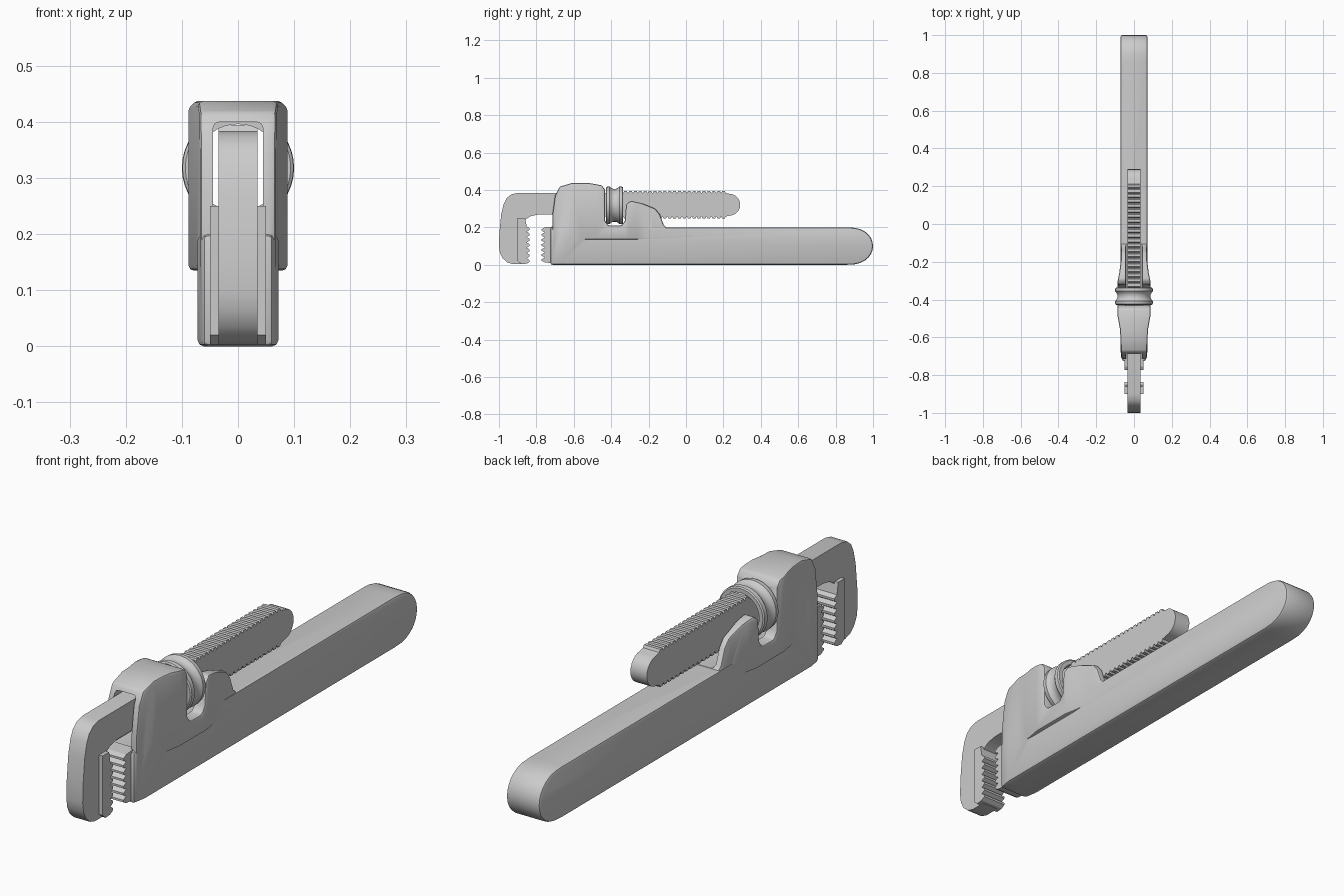
import bpy, bmesh
from math import pi, sin, cos, radians

if "Cube" in bpy.data.objects:
    bpy.data.objects.remove(bpy.data.objects["Cube"])


def prism(name, pts, half, axis='x'):
    """Extrude a (y,z) outline along x, or a half plan (y,x) mirrored and extruded along z."""
    bm = bmesh.new()
    if axis == 'x':
        ring = [bm.verts.new((-half, y, z)) for y, z in pts]
        step = (2 * half, 0, 0)
    else:
        full = pts + [(y, -x) for y, x in reversed(pts)]
        ring = [bm.verts.new((x, y, -half)) for y, x in full]
        step = (0, 0, 2 * half)
    face = bm.faces.new(ring)
    ext = bmesh.ops.extrude_face_region(bm, geom=[face])
    bmesh.ops.translate(bm, vec=step, verts=[v for v in ext['geom'] if isinstance(v, bmesh.types.BMVert)])
    bmesh.ops.recalc_face_normals(bm, faces=bm.faces)
    return finish(name, bm)


def finish(name, bm):
    mesh = bpy.data.meshes.new(name)
    bm.to_mesh(mesh)
    bm.free()
    ob = bpy.data.objects.new(name, mesh)
    bpy.context.collection.objects.link(ob)
    return ob


def activate(ob):
    bpy.ops.object.select_all(action='DESELECT')
    ob.select_set(True)
    bpy.context.view_layer.objects.active = ob


def boolean(ob, other, op):
    m = ob.modifiers.new('bool', 'BOOLEAN')
    m.operation, m.object, m.solver = op, other, 'EXACT'
    activate(ob)
    bpy.ops.object.modifier_apply(modifier=m.name)
    bpy.data.objects.remove(other)


def bevel(ob, width, segments=2):
    m = ob.modifiers.new('bevel', 'BEVEL')
    m.width, m.segments = width, segments
    m.limit_method, m.angle_limit = 'ANGLE', radians(40)
    activate(ob)
    bpy.ops.object.modifier_apply(modifier=m.name)


def smooth(ob, angle=35):
    activate(ob)
    bpy.ops.object.shade_smooth_by_angle(angle=radians(angle))


def zigzag(y_tip, y_root, z0, z1, n):
    """Saw edge running up z."""
    p = (z1 - z0) / n
    pts = []
    for i in range(n):
        z = z0 + i * p
        pts += [(y_root, z), (y_tip, z + p * 0.35), (y_tip, z + p * 0.65)]
    return pts + [(y_root, z1)]


# handle: long bar with a rounded end, narrowing at the front
tip = [(0.86 + 0.14 * max(cos(a), 0) ** 0.8, 0.1 + 0.1 * sin(a))
       for a in [-pi / 2 + pi * i / 14 for i in range(15)]]
body = prism('wrench_body', [(-0.725, 0.2), (-0.725, 0)] + tip, 0.2)
boolean(body, prism('plan', [(-0.8, 0.05), (-0.67, 0.072), (1.1, 0.072)], 1, 'z'), 'INTERSECT')
bevel(body, 0.011)

# head housing, nut recess and rear post, swelling wider than the handle
head = prism('head', [
    (-0.715, 0.135), (-0.715, 0.26), (-0.70, 0.37), (-0.675, 0.418), (-0.61, 0.437),
    (-0.52, 0.437), (-0.45, 0.425), (-0.432, 0.40), (-0.432, 0.235), (-0.415, 0.21),
    (-0.345, 0.21), (-0.327, 0.235), (-0.32, 0.325), (-0.295, 0.342), (-0.24, 0.33),
    (-0.165, 0.30), (-0.14, 0.27), (-0.12, 0.215), (-0.10, 0.195), (-0.10, 0.135)], 0.2)
boolean(head, prism('plan', [(-0.75, 0.066), (-0.64, 0.07), (-0.56, 0.074), (-0.48, 0.088), (-0.31, 0.088),
                             (-0.26, 0.078), (-0.18, 0.068), (0, 0.067)], 1, 'z'), 'INTERSECT')
bevel(head, 0.009)
boolean(body, head, 'UNION')

# slot for the sliding shank
slot = prism('slot', [(-0.9, 0.201), (-0.9, 0.39), (-0.885, 0.4), (0.1, 0.4), (0.1, 0.201)], 0.045)
bevel(slot, 0.012, 2)
boolean(body, slot, 'DIFFERENCE')
smooth(body)

# fixed lower jaw with teeth
heel = prism('heel_jaw', [(-0.70, 0.205), (-0.70, 0.008)] + zigzag(-0.772, -0.755, 0.012, 0.2, 7), 0.05)

# sliding hook jaw: toothed shank, rounded tail and hook
y0, y1, n = -0.335, 0.215, 21
p = (y1 - y0) / n
top, low = [], []
for i in range(n):
    y = y0 + i * p
    for f, h in ((0, 0), (0.2, 1), (0.72, 1), (0.92, 0)):
        top.append((y + p * f, 0.384 + 0.01 * h))
        low.append((y + p * f, 0.258 - 0.01 * h))
tail = [(0.232 + 0.058 * cos(a), 0.321 + 0.058 * sin(a))
        for a in [pi / 2 - pi * i / 12 for i in range(13)]]
hook = [(-0.70, 0.268), (-0.79, 0.268), (-0.83, 0.26), (-0.862, 0.24), (-0.862, 0.003),
        (-0.925, 0.003), (-0.955, 0.012), (-0.98, 0.035), (-0.995, 0.065), (-1.0, 0.10),
        (-0.998, 0.17), (-0.988, 0.27), (-0.975, 0.325), (-0.96, 0.355), (-0.935, 0.376),
        (-0.90, 0.384)]
shank = prism('hook_jaw', top + tail + low[::-1] + [(-0.45, 0.258)] + hook, 0.035)
smooth(shank, 30)

# toothed insert on the hook
insert = prism('hook_insert', [(-0.90, 0.25), (-0.90, 0.02), (-0.88, 0.003)]
               + zigzag(-0.836, -0.852, 0.006, 0.205, 7) + [(-0.86, 0.25)], 0.05)

# adjusting nut: lathed ring around the shank
prof = [(-0.428, 0.078), (-0.428, 0.094), (-0.424, 0.099), (-0.408, 0.1), (-0.400, 0.093),
        (-0.390, 0.088), (-0.374, 0.088), (-0.364, 0.093), (-0.356, 0.1), (-0.340, 0.099),
        (-0.336, 0.094), (-0.336, 0.078)]
bm = bmesh.new()
N = 40
rings = [[bm.verts.new((r * cos(2 * pi * k / N), y, 0.318 + r * sin(2 * pi * k / N))) for y, r in prof]
         for k in range(N)]
for k in range(N):
    a, b = rings[k], rings[(k + 1) % N]
    for i in range(len(prof)):
        j = (i + 1) % len(prof)
        bm.faces.new((a[i], a[j], b[j], b[i]))
bmesh.ops.recalc_face_normals(bm, faces=bm.faces)
smooth(finish('adjusting_nut', bm))
